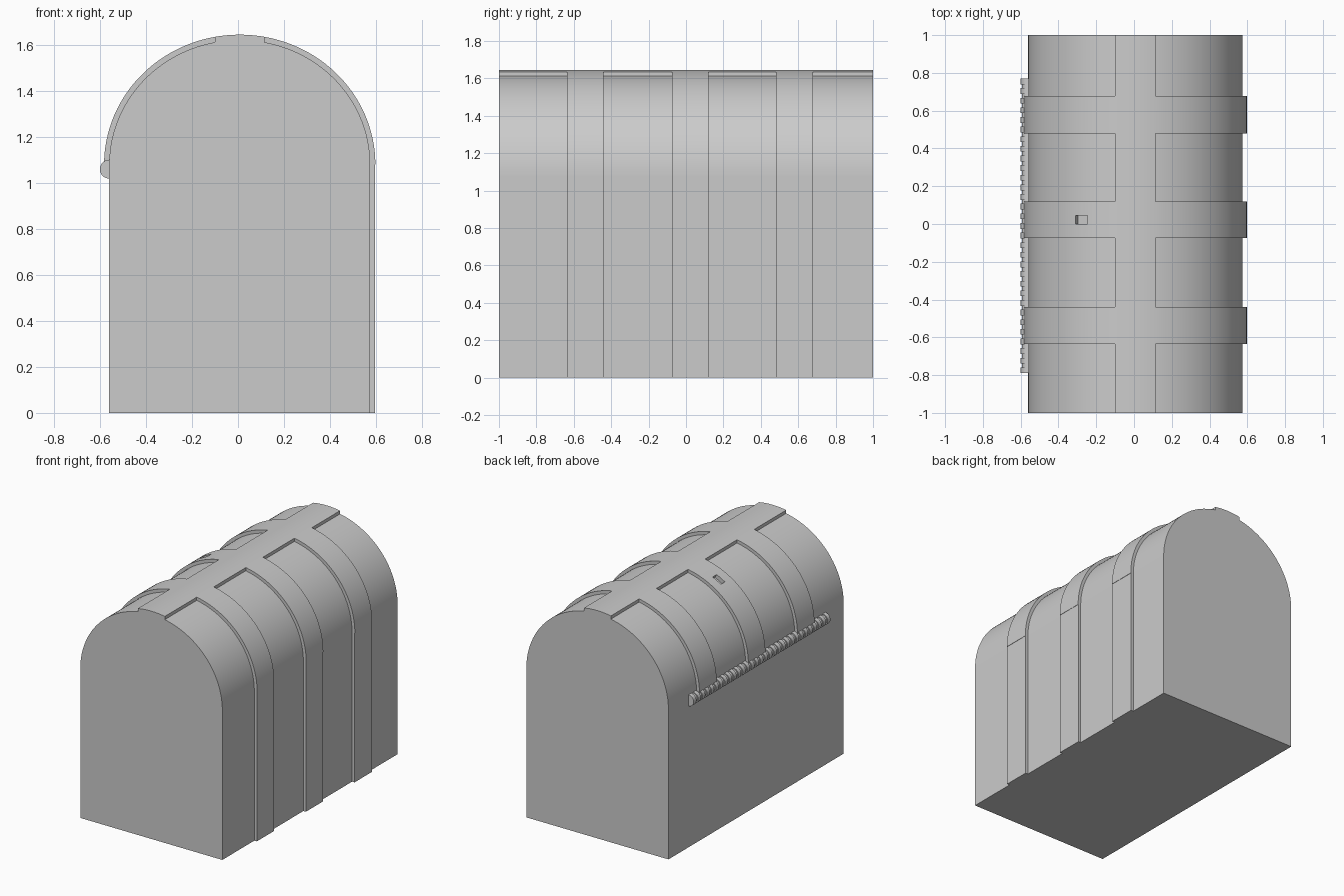
import bpy, bmesh, math
from mathutils import Matrix

if "Cube" in bpy.data.objects:
    bpy.data.objects.remove(bpy.data.objects["Cube"])

CX, SEAM = 0.0075, 1.08          # lid axis
BANDS = [(-0.635, -0.44), (-0.075, 0.12), (0.48, 0.678)]


def prism(name, pts, lo, hi, axis='Y'):
    """Extrude a 2D outline: (x, z) along y, or (x, y) along z."""
    put = (lambda p, t: (p[0], t, p[1])) if axis == 'Y' else (lambda p, t: (p[0], p[1], t))
    bm = bmesh.new()
    a = [bm.verts.new(put(p, lo)) for p in pts]
    b = [bm.verts.new(put(p, hi)) for p in pts]
    bm.faces.new(a)
    bm.faces.new(b)
    for i in range(len(pts)):
        j = (i + 1) % len(pts)
        bm.faces.new((a[i], a[j], b[j], b[i]))
    return finish(name, bm)


def finish(name, bm):
    bmesh.ops.recalc_face_normals(bm, faces=bm.faces[:])
    me = bpy.data.meshes.new(name)
    bm.to_mesh(me)
    bm.free()
    ob = bpy.data.objects.new(name, me)
    bpy.context.collection.objects.link(ob)
    return ob


def arc(rx, rz, a0, a1, n):
    return [(CX + rx * math.cos(a0 + (a1 - a0) * i / n),
             SEAM + rz * math.sin(a0 + (a1 - a0) * i / n)) for i in range(n + 1)]


def activate(ob):
    bpy.ops.object.select_all(action='DESELECT')
    ob.select_set(True)
    bpy.context.view_layer.objects.active = ob


def cut(ob, cutter):
    cutter.hide_render = True
    m = ob.modifiers.new('cut', 'BOOLEAN')
    m.operation, m.solver, m.object = 'DIFFERENCE', 'EXACT', cutter
    activate(ob)
    bpy.ops.object.modifier_apply(modifier=m.name)
    bpy.data.objects.remove(cutter)


def smooth(ob):
    activate(ob)
    bpy.ops.object.shade_smooth_by_angle(angle=math.radians(25))


# chest body, with raised vertical straps on the +x side
outline = [(-0.56, 1), (-0.56, -1), (0.575, -1)]
for y0, y1 in BANDS:
    outline += [(0.575, y0), (0.595, y0), (0.595, y1), (0.575, y1)]
outline.append((0.575, 1))
prism('chest_body', outline, 0, SEAM, 'Z')

# domed lid: full outer shape, with sunken panels between straps and ridge
lid = prism('domed_lid', arc(0.59, 0.565, 0, math.pi, 64), -1, 1)
gaps = [-1.1] + [v for b in BANDS for v in b] + [1.1]
top = math.acos(0.1075 / 0.5675)
for k in range(0, len(gaps), 2):
    for side in (1, -1):
        inner = arc(0.5675, 0.542, 0, top, 28)
        pts = [(0.575, 0.95)] + inner + [(0.115, 1.9), (0.9, 1.9), (0.9, 0.95)]
        if side < 0:
            pts = [(2 * CX - x, z) for x, z in pts]
        cut(lid, prism('panel_cutter', pts, gaps[k], gaps[k + 1]))

# small slot sunk into the middle strap
bm = bmesh.new()
bmesh.ops.create_cube(bm, size=1, matrix=Matrix.Translation((-0.278, 0.0225, 1.574))
                      @ Matrix.Rotation(math.radians(-28), 4, 'Y')
                      @ Matrix.Diagonal((0.074, 0.045, 0.055, 1)))
cut(lid, finish('slot_cutter', bm))
smooth(lid)

# ribbed hinge barrel along the -x side
steps, N, Y0, Y1 = 31, 20, -0.79, 0.77
pitch = (Y1 - Y0) / (steps - 0.4)
rings = []
for i in range(steps):
    y = Y0 + i * pitch
    rings += [(y, 0.041), (y + pitch * 0.6, 0.041)]
    if i < steps - 1:
        rings += [(y + pitch * 0.6, 0.034), (y + pitch, 0.034)]
bm = bmesh.new()
loops = [[bm.verts.new((-0.56 + r * math.cos(2 * math.pi * j / N), y,
                        1.06 + r * math.sin(2 * math.pi * j / N))) for j in range(N)]
         for y, r in rings]
for a, b in zip(loops, loops[1:]):
    for j in range(N):
        k = (j + 1) % N
        bm.faces.new((a[j], a[k], b[k], b[j]))
bm.faces.new(loops[0])
bm.faces.new(loops[-1])
smooth(finish('hinge_barrel', bm))
